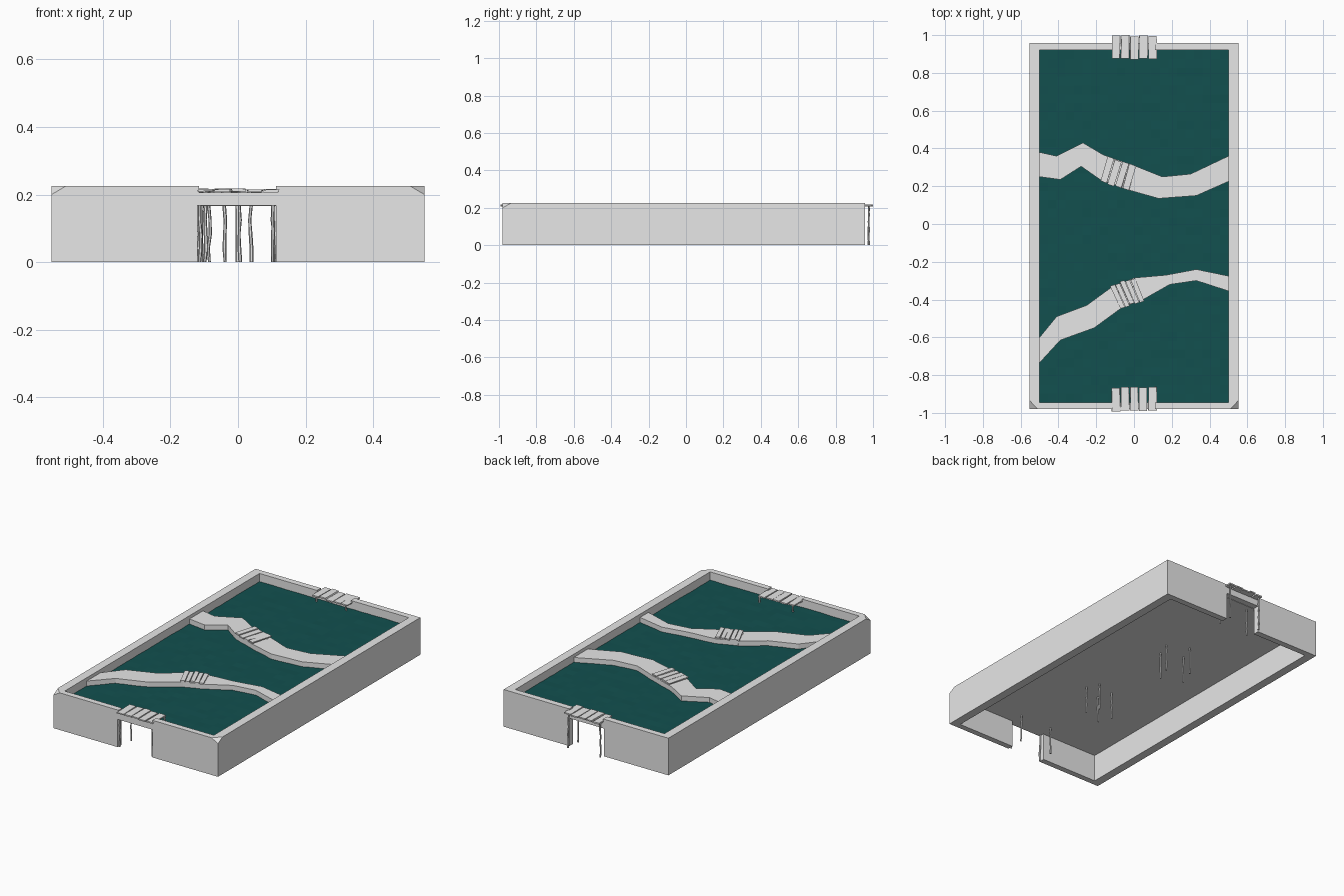
import bpy, bmesh, math, random
from mathutils import Vector, Matrix

random.seed(4)
old = bpy.data.objects.get("Cube")
if old:
    bpy.data.objects.remove(old, do_unlink=True)


def material(name, rgb):
    m = bpy.data.materials.new(name)
    m.use_nodes = True
    m.diffuse_color = (*rgb, 1)
    m.node_tree.nodes["Principled BSDF"].inputs["Base Color"].default_value = (*rgb, 1)
    return m


GREY = material("light_grey", (0.8, 0.8, 0.8))
TEAL = material("deep_teal", (0.006, 0.08, 0.078))


def finish(name, bm, mat):
    bmesh.ops.recalc_face_normals(bm, faces=bm.faces)
    me = bpy.data.meshes.new(name)
    bm.to_mesh(me)
    bm.free()
    me.materials.append(mat)
    ob = bpy.data.objects.new(name, me)
    bpy.context.collection.objects.link(ob)
    return ob


def add_box(bm, lo, hi):
    lo, hi = Vector(lo), Vector(hi)
    mat = Matrix.Translation((lo + hi) / 2) @ Matrix.Diagonal((*(hi - lo), 1))
    return bmesh.ops.create_cube(bm, size=1, matrix=mat)["verts"]


def box(name, lo, hi, mat=GREY):
    bm = bmesh.new()
    add_box(bm, lo, hi)
    return finish(name, bm, mat)


# Outer shell, with the two upper front corners clipped
TOP, FRONT, BACK = 0.225, -0.98, 0.957
bm = bmesh.new()
add_box(bm, (-0.552, FRONT, 0), (0.552, BACK, TOP))
for s in (-1, 1):
    a = Vector((s * 0.552, FRONT + 0.045, TOP))
    b = Vector((s * 0.51, FRONT, TOP))
    c = Vector((s * 0.552, FRONT, TOP - 0.025))
    n = (b - a).cross(c - a)
    if n.z < 0:
        n.negate()
    cut = bmesh.ops.bisect_plane(bm, geom=bm.verts[:] + bm.edges[:] + bm.faces[:],
                                 plane_co=a, plane_no=n, clear_outer=True)
    edges = [e for e in cut["geom_cut"] if isinstance(e, bmesh.types.BMEdge)]
    bmesh.ops.edgeloop_fill(bm, edges=edges)
wall = finish("basin_wall", bm, GREY)

# Hollow interior, plus lower gateways and upper notches through both end walls
cutters = [
    box("interior_cutter", (-0.5, -0.945, -0.1), (0.5, 0.92, 0.4)),
    box("gateway_cutter", (-0.12, -1.2, -0.2), (0.112, 1.2, 0.168)),
    box("notch_cutter", (-0.115, -1.2, 0.206), (0.112, 1.2, 0.5)),
]
for c in cutters:
    c.hide_render = True
    mod = wall.modifiers.new(c.name, "BOOLEAN")
    mod.operation = "DIFFERENCE"
    mod.solver = "EXACT"
    mod.object = c
bpy.context.view_layer.update()
graph = bpy.context.evaluated_depsgraph_get()
cut_mesh = bpy.data.meshes.new_from_object(wall.evaluated_get(graph))
wall.modifiers.clear()
wall.data = cut_mesh
for c in cutters:
    bpy.data.objects.remove(c, do_unlink=True)

# Floor plate and gently rippled water
box("floor_plate", (-0.5, -0.945, 0.166), (0.5, 0.92, 0.170))
bm = bmesh.new()
bmesh.ops.create_grid(bm, x_segments=22, y_segments=40, size=0.5)
for v in bm.verts:
    v.co.y = -0.0125 + v.co.y * 1.865
    v.co.z = 0.175 + random.uniform(-0.0015, 0.0015)
finish("water", bm, TEAL)


# Winding raised paths across the water
def path(name, far, near):
    bm = bmesh.new()
    outline = far + near[::-1]
    face = bm.faces.new([bm.verts.new((x, y, 0.168)) for x, y in outline])
    up = bmesh.ops.extrude_face_region(bm, geom=[face])["geom"]
    bmesh.ops.translate(bm, vec=(0, 0, 0.037),
                        verts=[v for v in up if isinstance(v, bmesh.types.BMVert)])
    bmesh.ops.triangulate(bm, faces=[f for f in bm.faces if len(f.verts) > 4])
    finish(name, bm, GREY)


path("back_path",
     [(-.5, .38), (-.41, .36), (-.27, .43), (-.16, .365), (0, .31), (.15, .25), (.3, .265), (.5, .36)],
     [(-.5, .25), (-.39, .235), (-.28, .305), (-.18, .235), (-.03, .18), (.13, .135), (.33, .15), (.5, .225)])
path("front_path",
     [(-.5, -.6), (-.41, -.49), (-.25, -.43), (-.12, -.335), (0, -.285), (.17, -.27), (.33, -.24), (.5, -.275)],
     [(-.5, -.735), (-.39, -.615), (-.21, -.55), (-.06, -.44), (.04, -.405), (.19, -.32), (.33, -.3), (.5, -.355)])


# Crooked planks laid side by side; the corners go round the deck
def deck(name, count, c00, c10, c11, c01):
    c00, c10, c11, c01 = (Vector((*c, 0)) for c in (c00, c10, c11, c01))
    bm = bmesh.new()
    for i in range(count):
        verts = add_box(bm, (0, 0, 0), (1, 1, 1))
        slide = random.uniform(-0.04, 0.04)
        lift = random.uniform(0, 0.004)
        for v in verts:
            side = 0.06 if v.co.x < 0.5 else 0.94
            u = (i + side + random.uniform(-0.06, 0.06)) / count
            w = v.co.y + slide
            p = c00.lerp(c10, u).lerp(c01.lerp(c11, u), w)
            p.z = 0.206 + lift + v.co.z * 0.008 + random.uniform(-0.001, 0.001)
            v.co = p
    finish(name, bm, GREY)


# Thin wobbly posts, six sided
def posts(name, spots):
    bm = bmesh.new()
    for x, y in spots:
        rings = []
        for k in range(6):
            jx, jy = (random.uniform(-0.003, 0.003) for _ in "xy")
            r = random.uniform(0.004, 0.006)
            rings.append([bm.verts.new((x + jx + r * math.cos(t * math.pi / 3),
                                        y + jy + r * math.sin(t * math.pi / 3),
                                        k * 0.208 / 5)) for t in range(6)])
        for a, b in zip(rings, rings[1:]):
            for t in range(6):
                n = (t + 1) % 6
                bm.faces.new((a[t], a[n], b[n], b[t]))
        bm.faces.new(rings[0])
        bm.faces.new(rings[-1])
    finish(name, bm, GREY)


deck("front_gate_deck", 5, (-.12, -.99), (.123, -.99), (.123, -.865), (-.12, -.865))
deck("back_gate_deck", 5, (-.12, .872), (.123, .872), (.123, .995), (-.12, .995))
deck("back_bridge_deck", 4, (-.18, .23), (-.025, .175), (.012, .305), (-.14, .36))
deck("front_bridge_deck", 5, (-.075, -.445), (.055, -.405), (.005, -.285), (-.13, -.325))
posts("front_gate_posts", [(-.107, -.87), (.112, -.865), (-.112, -.968), (.105, -.968)])
posts("back_gate_posts", [(-.097, .885), (.105, .885), (-.11, .978), (.105, .978)])
posts("back_bridge_posts", [(-.13, .343), (-.165, .24), (-.004, .283), (-.04, .19)])
posts("front_bridge_posts", [(.037, -.377), (-.085, -.42), (-.115, -.336), (.005, -.3)])
